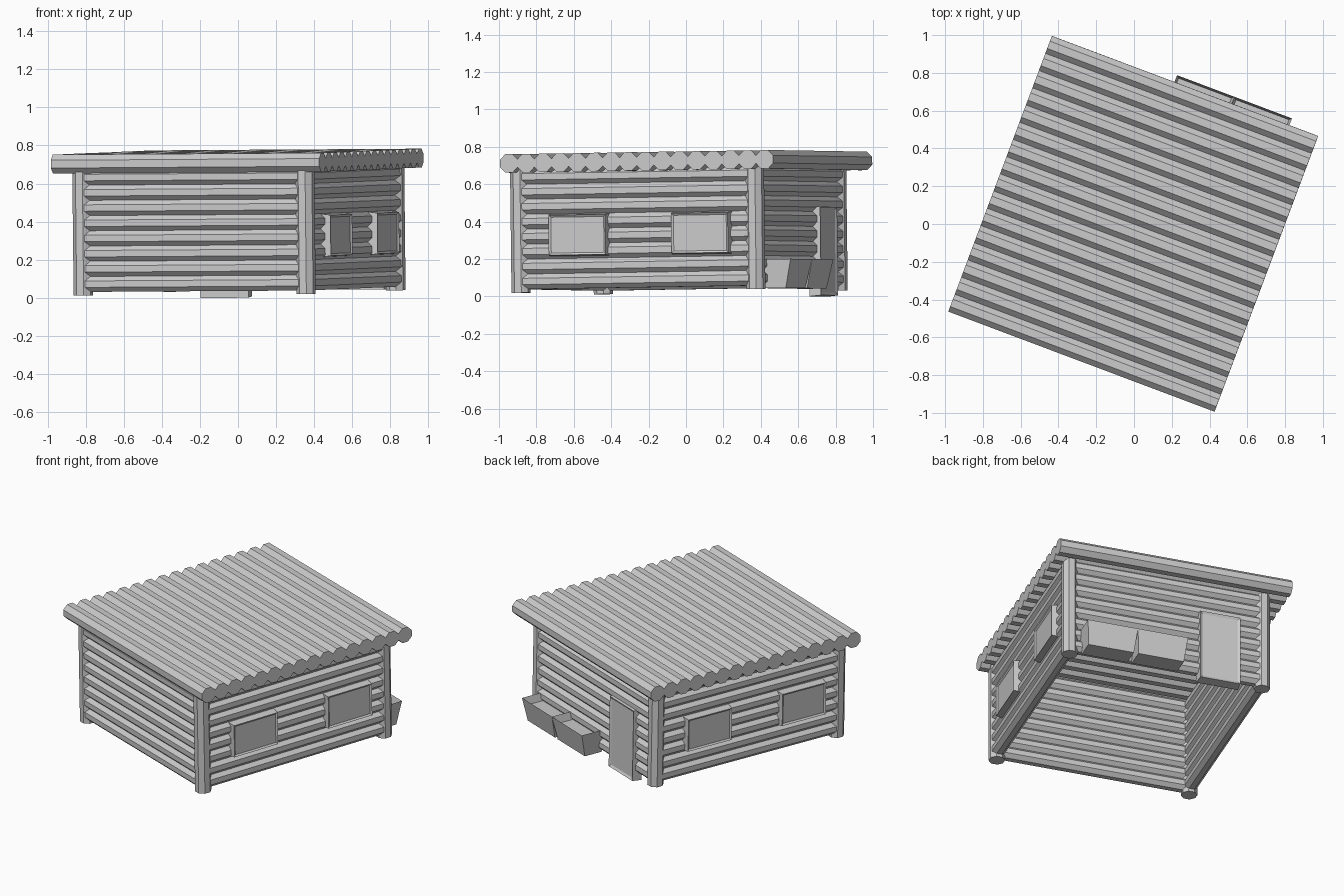
import bpy, bmesh, math
from mathutils import Matrix, Vector

if "Cube" in bpy.data.objects:
    bpy.data.objects.remove(bpy.data.objects["Cube"])

# whole cabin is turned and very slightly tilted on uneven ground
PLACE = (Matrix.Translation((0, 0, 0.026)) @ Matrix.Rotation(math.radians(-20.6), 4, 'Z')
         @ Matrix.Rotation(0.015, 4, 'X') @ Matrix.Rotation(-0.006, 4, 'Y'))
U0, U1, V0, V1 = -0.605, 0.645, -0.70, 0.642   # post positions


def finish(bm, name):
    bmesh.ops.recalc_face_normals(bm, faces=bm.faces[:])
    bm.transform(PLACE)
    me = bpy.data.meshes.new(name)
    bm.to_mesh(me)
    bm.free()
    ob = bpy.data.objects.new(name, me)
    bpy.context.collection.objects.link(ob)
    return ob


def log(bm, a, b, apothem):
    """Eight-sided log from a to b with flats facing up and sideways."""
    a, b = Vector(a), Vector(b)
    d = (b - a).normalized()
    side = Vector((1, 0, 0)) if abs(d.z) > 0.9 else d.cross(Vector((0, 0, 1)))
    up = side.cross(d)
    r = apothem / math.cos(math.pi / 8)
    rings = []
    for p in (a, b):
        rings.append([bm.verts.new(p + r * (math.cos(t) * side + math.sin(t) * up))
                      for t in [(k + 0.5) * math.pi / 4 for k in range(8)]])
    for k in range(8):
        j = (k + 1) % 8
        bm.faces.new((rings[0][k], rings[0][j], rings[1][j], rings[1][k]))
    bm.faces.new(rings[0])
    bm.faces.new(rings[1])


def tapered_box(lo, hi):
    """Box from two rectangles (x0, x1, y0, y1, z); returns mesh and the second cap."""
    bm = bmesh.new()
    rings = [[bm.verts.new(p) for p in ((x0, y0, z), (x1, y0, z), (x1, y1, z), (x0, y1, z))]
             for x0, x1, y0, y1, z in (lo, hi)]
    for k in range(4):
        j = (k + 1) % 4
        bm.faces.new((rings[0][k], rings[0][j], rings[1][j], rings[1][k]))
    bm.faces.new(rings[0][::-1])
    return bm, bm.faces.new(rings[1])


def recess(bm, face, border, drop):
    bmesh.ops.inset_region(bm, faces=[face], thickness=border)
    n = face.normal.copy()
    for v in face.verts:
        v.co -= n * drop


def panel(name, width, z0, z1, depth, origin, outward, taper=0.008, border=0.016):
    """Framed panel on a wall: a tapered box with a recessed centre."""
    h, w = z1 - z0, width / 2
    t = taper
    bm, cap = tapered_box((-w, w, 0, h, 0), (-w + t, w - t, t, h - t, depth))
    bm.normal_update()
    recess(bm, cap, border, 0.008)
    out = Vector(outward)
    along = Vector((0, 0, 1)).cross(out)
    m = Matrix((along, (0, 0, 1), out)).transposed().to_4x4()
    bm.transform(Matrix.Translation((origin[0], origin[1], z0)) @ m)
    return finish(bm, name)


# roof logs
bm = bmesh.new()
for i in range(16):
    v = 0.01 - 0.73 + i * 1.46 / 15
    log(bm, (-0.753, v, 0.692), (0.753, v, 0.692), 0.0495)
finish(bm, "roof_logs")

# corner posts
for n, u, v in (("front_left", U0, V0), ("front_right", U1, V0),
                ("back_left", U0, V1), ("back_right", U1, V1)):
    bm = bmesh.new()
    log(bm, (u, v, 0), (u, v, 0.66), 0.047)
    finish(bm, n + "_post")

# wall logs
for n, a, b in (("front", (U0, V0), (U1, V0)), ("back", (U0, V1), (U1, V1)),
                ("left", (U0, V0), (U0, V1)), ("right", (U1, V0), (U1, V1))):
    bm = bmesh.new()
    for i in range(8):
        z = 0.06 + 0.08 * i
        log(bm, (*a, z), (*b, z), 0.041)
    finish(bm, n + "_wall_logs")

# windows, two on each side wall
for i, v in enumerate((-0.35, 0.35)):
    panel(f"right_window_{i}", 0.34, 0.19, 0.42, 0.063, (U1 + 0.008, v), (1, 0, 0))
    panel(f"left_window_{i}", 0.34, 0.19, 0.42, 0.063, (U0 - 0.008, -0.06 - v), (-1, 0, 0))

# back door
panel("door", 0.27, -0.034, 0.45, 0.065, (-0.315, V1 - 0.005), (0, 1, 0), 0.006, 0.022)

# open planter boxes beside the door
for i, u in enumerate((-0.063, 0.262)):
    bm, cap = tapered_box((u + 0.015, u + 0.31, 0.66, 0.785, 0.005),
                          (u, u + 0.325, 0.66, 0.82, 0.16))
    bm.normal_update()
    recess(bm, cap, 0.018, 0.05)
    finish(bm, f"planter_{i}")
